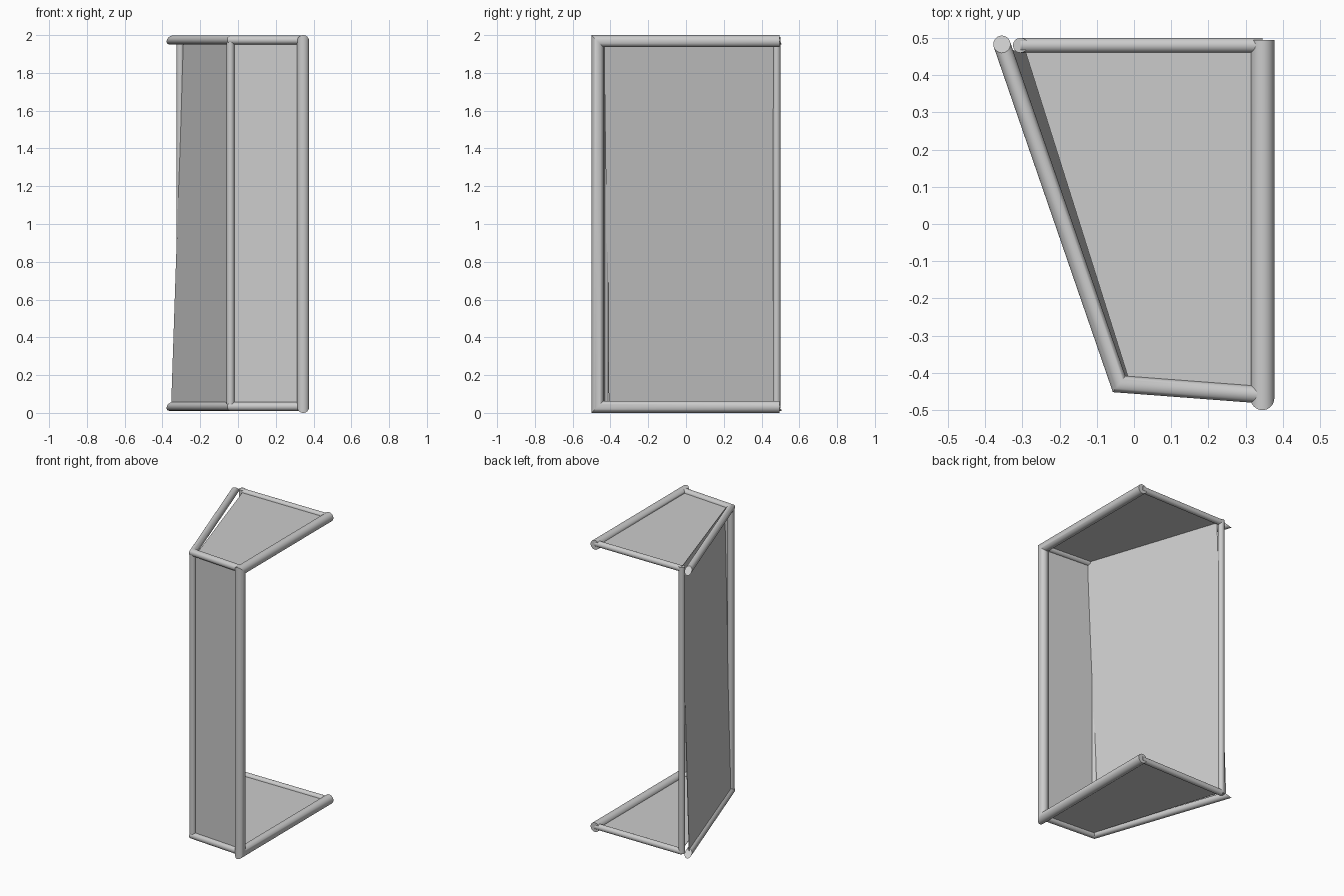
import bpy, bmesh, math
from mathutils import Vector

if "Cube" in bpy.data.objects:
    bpy.data.objects.remove(bpy.data.objects["Cube"])


def finish(name, bm, smooth):
    bmesh.ops.recalc_face_normals(bm, faces=bm.faces)
    me = bpy.data.meshes.new(name)
    bm.to_mesh(me)
    bm.free()
    ob = bpy.data.objects.new(name, me)
    bpy.context.collection.objects.link(ob)
    if smooth:
        bpy.ops.object.select_all(action='DESELECT')
        ob.select_set(True)
        bpy.context.view_layer.objects.active = ob
        bpy.ops.object.shade_smooth_by_angle(angle=math.radians(35))
    return ob


def tube(name, points, r, end_normal=None, sides=32):
    """Round bar along a polyline with mitred joints; end_normal cuts the last end at an angle."""
    pts = [Vector(p) for p in points]
    dirs = [(b - a).normalized() for a, b in zip(pts, pts[1:])]
    u = dirs[0].orthogonal().normalized()
    v = dirs[0].cross(u)
    angles = [2 * math.pi * i / sides for i in range(sides)]
    ring = [pts[0] + r * (math.cos(a) * u + math.sin(a) * v) for a in angles]
    bm = bmesh.new()
    rings = [[bm.verts.new(c) for c in ring]]
    for i, d in enumerate(dirs):
        if i + 1 < len(dirs):
            n = d + dirs[i + 1]
        else:
            n = Vector(end_normal) if end_normal else d
        ring = [c + d * ((pts[i + 1] - c).dot(n) / d.dot(n)) for c in ring]
        rings.append([bm.verts.new(c) for c in ring])
    for a, b in zip(rings, rings[1:]):
        for k in range(sides):
            j = (k + 1) % sides
            bm.faces.new((a[k], a[j], b[j], b[k]))
    bm.faces.new(rings[0])
    bm.faces.new(rings[-1])
    return finish(name, bm, True)


def panel(name, corners, offset):
    """Thin flat board between four corners."""
    bm = bmesh.new()
    half = Vector(offset) / 2
    lo = [bm.verts.new(Vector(c) - half) for c in corners]
    hi = [bm.verts.new(Vector(c) + half) for c in corners]
    bm.faces.new(lo)
    bm.faces.new(hi)
    for k in range(4):
        j = (k + 1) % 4
        bm.faces.new((lo[k], lo[j], hi[j], hi[k]))
    return finish(name, bm, False)


LOW, HIGH = 0.032, 1.968

# thick right-hand frame: top rail, front post and bottom rail in one bent bar
tube("right_frame", [(0.345, 0.495, HIGH), (0.345, -0.468, HIGH),
                     (0.345, -0.468, LOW), (0.345, 0.495, LOW)], 0.032)

# front and left rails, back rails, top and bottom boards
left_dir = Vector((-0.315, 0.913, 0)).normalized()
for level, z in (("bottom", 0.034), ("top", 1.974)):
    tube(level + "_front_left_rail",
         [(0.33, -0.458, z), (-0.04, -0.43, z), (-0.355, 0.483, z)],
         0.023, left_dir + Vector((0, 0, 1)))
    tube(level + "_back_rail", [(0.345, 0.48, z), (-0.305, 0.48, z)], 0.02)
    panel(level + "_board", [(-0.297, 0.48, z), (-0.01, -0.43, z),
                             (0.345, -0.46, z), (0.345, 0.48, z)], (0, 0, 0.004))

# slim posts
tube("left_front_post", [(-0.04, -0.43, 0.034), (-0.04, -0.43, 1.974)], 0.021)
tube("left_back_post", [(-0.305, 0.48, 0.025), (-0.305, 0.48, 1.99)], 0.02)

# upright boards, the left one leaning inward
panel("front_board", [(-0.04, -0.43, 0.034), (0.345, -0.46, 0.034),
                      (0.345, -0.46, 1.974), (-0.04, -0.43, 1.974)], (0, 0.004, 0))
panel("left_board", [(-0.052, -0.408, 0.034), (-0.352, 0.47, 0.034),
                     (-0.287, 0.462, 1.974), (0.012, -0.434, 1.974)], (0.004, 0, 0))
